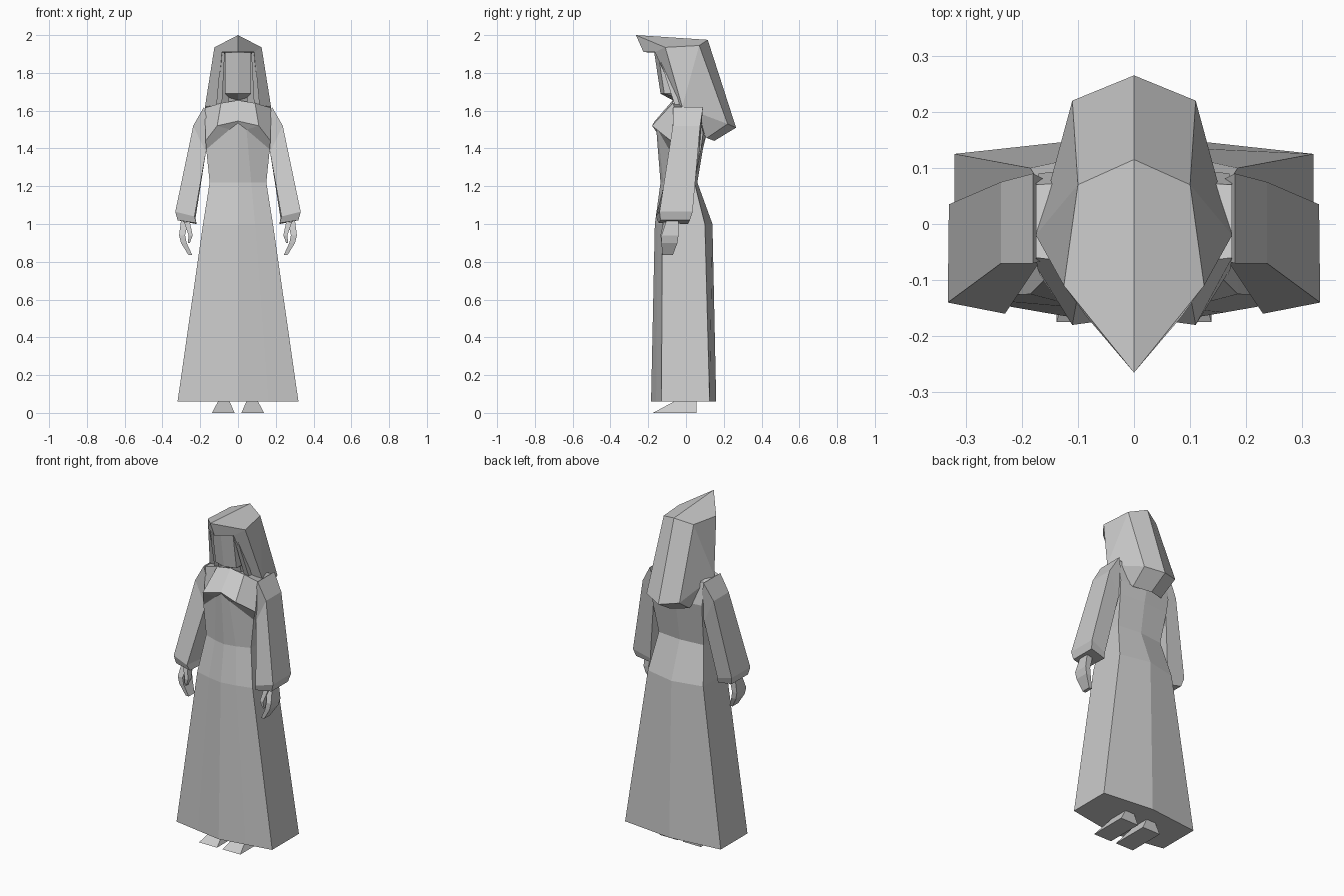
import bpy
import bmesh

cube = bpy.data.objects.get("Cube")
if cube:
    bpy.data.objects.remove(cube, do_unlink=True)

# One flat grey for the whole figure
GREY = (0.6, 0.6, 0.6, 1.0)
grey = bpy.data.materials.new("plain_grey")
grey.use_nodes = True
grey.diffuse_color = GREY
for node in grey.node_tree.nodes:
    if node.type == 'BSDF_PRINCIPLED':
        node.inputs["Base Color"].default_value = GREY


def finish(name, bm):
    """Turn a bmesh into a flat shaded object."""
    bmesh.ops.remove_doubles(bm, verts=bm.verts, dist=0.0005)
    bmesh.ops.recalc_face_normals(bm, faces=bm.faces)
    mesh = bpy.data.meshes.new(name)
    bm.to_mesh(mesh)
    bm.free()
    mesh.materials.append(grey)
    obj = bpy.data.objects.new(name, mesh)
    bpy.context.collection.objects.link(obj)
    return obj


def loft(name, rings, side=1):
    """Skin closed rings of points and cap both ends."""
    bm = bmesh.new()
    loops = [[bm.verts.new((side * x, y, z)) for x, y, z in ring] for ring in rings]
    count = len(loops[0])
    for low, high in zip(loops, loops[1:]):
        for i in range(count):
            j = (i + 1) % count
            bm.faces.new((low[i], low[j], high[j], high[i]))
    bm.faces.new(loops[0])
    bm.faces.new(loops[-1])
    return finish(name, bm)


def whole(half):
    """Complete a half ring that starts and ends on the centre line."""
    return half + [(-x, y, z) for x, y, z in reversed(half[1:-1])]


def level(z, points):
    return [(x, y, z) for x, y in points]


def box_ring(z, x_in, x_out, y_front, y_back):
    return level(z, [(x_in, y_front), (x_out, y_front), (x_out, y_back), (x_in, y_back)])


# Dress: hem, hip, waist, under bust, bust and neckline
dress_rings = [
    level(.06, [(0, -.185), (.16, -.158), (.32, -.13), (.32, .125), (0, .16)]),
    level(1.0, [(0, -.165), (.09, -.15), (.185, -.125), (.185, .10), (0, .14)]),
    level(1.22, [(0, -.135), (.07, -.12), (.15, -.09), (.15, .045), (0, .06)]),
    [(0, -.16, 1.535), (.045, -.15, 1.5), (.168, -.09, 1.395), (.165, .08, 1.4), (0, .09, 1.4)],
    [(0, -.165, 1.545), (.11, -.18, 1.52), (.172, -.08, 1.44), (.17, .09, 1.48), (0, .11, 1.48)],
    [(0, -.07, 1.655), (.09, -.07, 1.64), (.175, -.06, 1.615), (.175, .07, 1.615), (0, .08, 1.6)],
]
loft("dress", [whole(ring) for ring in dress_rings])

# Head and neck
head_rings = [
    level(1.58, [(0, -.04), (.05, -.03), (.05, .04), (0, .05)]),
    [(0, -.07, 1.655), (.05, -.05, 1.67), (.05, .04, 1.67), (0, .05, 1.67)],
    level(1.69, [(0, -.135), (.07, -.115), (.07, .05), (0, .06)]),
    level(1.92, [(0, -.17), (.07, -.15), (.07, .05), (0, .06)]),
]
loft("head", [whole(ring) for ring in head_rings])

# Hood: named points on the right half, then mirrored
hood_points = {
    "tip": (0, -.265, 2.0), "crown": (0, .115, 1.975),
    "tail": (0, .265, 1.51), "nape": (0, .15, 1.44),
    "temple": (.125, -.11, 1.935), "top": (.10, .07, 1.945),
    "back": (.11, .22, 1.53), "shoulder": (.175, -.02, 1.62),
    "under": (.10, .11, 1.455), "brow": (0, -.225, 1.91),
    "corner": (.085, -.165, 1.91), "lining": (.11, -.035, 1.63),
    "roof": (0, .0, 1.90), "ceiling": (.09, .0, 1.90), "inside": (.10, .06, 1.6),
}
hood_faces = [
    "tip temple top crown", "crown top back tail", "temple shoulder top",
    "top shoulder back", "tail back under nape", "back shoulder under",
    "tip brow corner temple", "temple corner lining shoulder",
    "brow roof ceiling corner", "corner ceiling inside lining",
    "shoulder lining inside under",
]
bm = bmesh.new()
for side in (1, -1):
    verts = {key: bm.verts.new((side * x, y, z)) for key, (x, y, z) in hood_points.items()}
    for face in hood_faces:
        bm.faces.new([verts[key] for key in face.split()])
finish("hood", bm)

for side, label in ((1, "left"), (-1, "right")):
    # Hair strand hanging beside the face
    loft(label + "_hair_strand", [
        box_ring(1.63, .085, .115, -.06, .02),
        box_ring(1.91, .07, .09, -.15, -.03),
    ], side)

    # Sleeve: shoulder, upper arm, cuff and tucked cuff edge
    loft(label + "_sleeve", [
        [(.18, -.07, 1.62), (.18, .09, 1.62), (.14, .07, 1.45), (.14, -.06, 1.45)],
        [(.237, -.07, 1.52), (.237, .075, 1.52), (.17, .07, 1.38), (.17, -.07, 1.38)],
        [(.332, -.14, 1.065), (.33, .035, 1.065), (.225, .02, 1.03), (.23, -.16, 1.04)],
        [(.32, -.135, 1.02), (.32, .02, 1.02), (.22, .01, 1.0), (.22, -.145, 1.005)],
    ], side)

    # Hand with curled fingers
    loft(label + "_hand", [
        box_ring(1.03, .26, .30, -.10, -.04),
        box_ring(.94, .28, .312, -.13, -.04),
        box_ring(.90, .272, .302, -.13, -.045),
        box_ring(.835, .242, .262, -.125, -.07),
    ], side)
    loft(label + "_thumb", [
        box_ring(1.01, .255, .285, -.12, -.075),
        box_ring(.94, .24, .262, -.135, -.10),
        box_ring(.90, .255, .265, -.13, -.11),
    ], side)

    # Wedge foot
    loft(label + "_foot", [
        box_ring(0, .018, .138, -.175, .055),
        box_ring(.062, .045, .105, -.06, .055),
    ], side)
